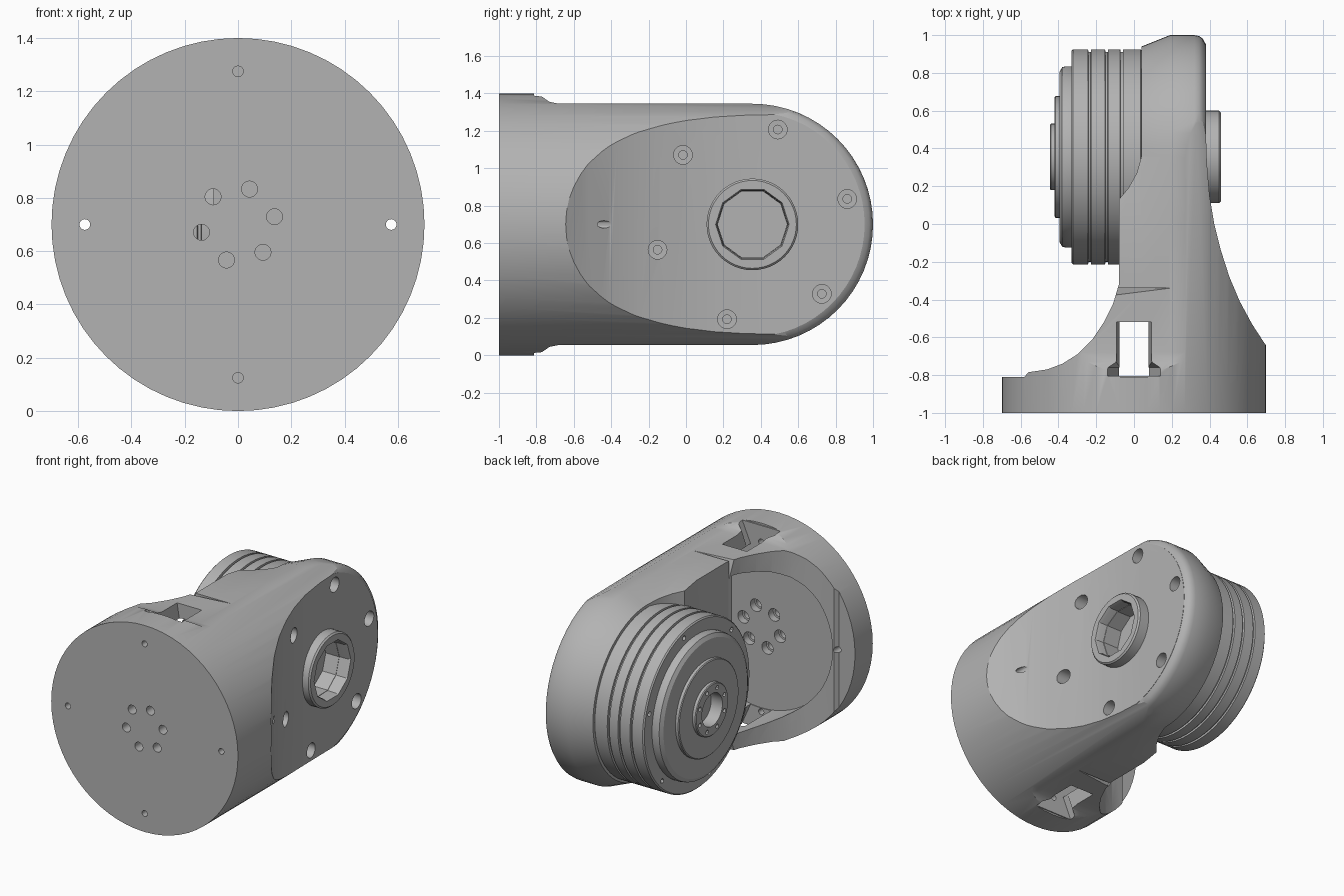
import bpy, bmesh, math
from mathutils import Vector

if "Cube" in bpy.data.objects:
    bpy.data.objects.remove(bpy.data.objects["Cube"])

ZC = 0.7                      # height of both main axes
JOINT = Vector((0, 0.355, ZC))  # joint axis runs along x through here

grey = bpy.data.materials.new("machined_grey")
grey.use_nodes = True
grey.diffuse_color = (0.45, 0.45, 0.45, 1)
grey.node_tree.nodes["Principled BSDF"].inputs["Base Color"].default_value = (0.45, 0.45, 0.45, 1)


def finish(name, bm):
    bmesh.ops.recalc_face_normals(bm, faces=bm.faces)
    mesh = bpy.data.meshes.new(name)
    bm.to_mesh(mesh)
    bm.free()
    ob = bpy.data.objects.new(name, mesh)
    bpy.context.collection.objects.link(ob)
    mesh.materials.append(grey)
    return ob


def loft(name, rings):
    """Closed solid through rings of equal length."""
    bm = bmesh.new()
    loops = [[bm.verts.new(p) for p in ring] for ring in rings]
    n = len(loops[0])
    for a, b in zip(loops, loops[1:]):
        for i in range(n):
            j = (i + 1) % n
            bm.faces.new((a[i], a[j], b[j], b[i]))
    bm.faces.new(loops[0])
    bm.faces.new(loops[-1])
    return finish(name, bm)


def lathe(name, profile, axis, centre, sides, phase=0.0):
    """Solid of revolution; profile is (distance along axis, radius)."""
    rings = []
    for d, r in profile:
        ring = []
        for i in range(sides):
            a = math.tau * i / sides + phase
            u, v = r * math.cos(a), r * math.sin(a)
            off = Vector((d, u, v)) if axis == "X" else Vector((u, d, v))
            ring.append(Vector(centre) + off)
        rings.append(ring)
    return loft(name, rings)


def hull(name, points):
    bm = bmesh.new()
    verts = [bm.verts.new(p) for p in points]
    bmesh.ops.convex_hull(bm, input=verts)
    return finish(name, bm)


def boolean(ob, tool, kind="DIFFERENCE"):
    mod = ob.modifiers.new("cut", "BOOLEAN")
    mod.operation, mod.solver, mod.object = kind, "EXACT", tool
    bpy.context.view_layer.objects.active = ob
    bpy.ops.object.modifier_apply(modifier=mod.name)
    bpy.data.objects.remove(tool)


def circle_points(count, radius, phase):
    for i in range(count):
        a = math.radians(phase) + math.tau * i / count
        yield radius * math.cos(a), radius * math.sin(a)


def smooth(ob, angle=30):
    bpy.ops.object.select_all(action="DESELECT")
    ob.select_set(True)
    bpy.context.view_layer.objects.active = ob
    bpy.ops.object.shade_smooth_by_angle(angle=math.radians(angle))


# Bracket: plan outline, cut by the side outline and the round base
inner = [(-.75, -1.1), (-.75, -.81), (-.58, -.81), (-.56, -.785), (-.46, -.77),
         (-.38, -.74), (-.30, -.69), (-.22, -.61), (-.16, -.52), (-.11, -.42),
         (-.08, -.32), (-.08, .13), (-.03, .19), (.015, .27), (.04, .36), (.04, 1.1)]
outer = [(.38, 1.1), (.38, .5), (.386, .32), (.40, .15), (.425, 0), (.46, -.14),
         (.505, -.28), (.56, -.41), (.625, -.53), (.69, -.63), (.75, -.71), (.75, -1.1)]
bracket = loft("bracket", [[(x, y, z) for x, y in inner + outer] for z in (-.2, 1.6)])


def side_outline(x, r):
    """Round joint end of radius r running into the flared base."""
    edge = [(0, .645), (-.68, .645), (-.73, .655), (-.77, .683), (-.812, .688),
            (-.813, .75), (-1.2, .75)]
    arc = [(.355 + r * math.cos(a), r * math.sin(a))
           for a in (math.pi * (i / 32 - .5) for i in range(33))]
    pts = [(y, -h) for y, h in reversed(edge)] + arc + edge
    return [(x, y, ZC + h) for y, h in pts]


sections = [(-.9, .585), (.04, .585), (.19, .645), (.32, .645), (.345, .64),
            (.365, .625), (.378, .6), (.9, .6)]
boolean(bracket, loft("side_cut", [side_outline(x, r) for x, r in sections]), "INTERSECT")
boolean(bracket, lathe("round_cut", [(-1, .7), (1.2, .7)], "Y", (0, 0, ZC), 64), "INTERSECT")

# Wiring pocket behind the base plate
pocket = lathe("pocket", [(-.81, .55), (-.36, .55)], "Y", (0, 0, ZC), 64)
limit = hull("limit", [(x, y, z) for x in (-.9, .28) for y in (-.9, 0) for z in (0, 1.5)])
boolean(pocket, limit, "INTERSECT")
boolean(bracket, pocket)

# Cable slots and small wedge notches, above and below
for s in (1, -1):
    slot = [(x * w, y, ZC + s * h) for x in (1, -1) for w, h in ((.06, .45), (.11, .75))
            for y in (-.805, -.52)]
    boolean(bracket, hull("slot", slot))
    flare = [(x * w, y, ZC + s * h) for x in (1, -1)
             for w, h, y in ((.06, .5, -.805), (.06, .5, -.76), (.17, .75, -.805),
                             (.17, .75, -.76), (.1, .75, -.7))]
    boolean(bracket, hull("flare", flare))
    notch = [(.2, -.34, .65), (-.12, -.34, .65), (-.12, -.34, .515), (-.12, -.38, .65)]
    boolean(bracket, hull("notch", [(x, y, ZC + s * h) for x, y, h in notch]))

# Base plate holes
for u, v in circle_points(6, .14, 12):
    boolean(bracket, lathe("bolt_hole", [(-1.1, .03), (-.86, .03), (-.859, .042), (-.7, .042)],
                           "Y", (u, 0, ZC + v), 20))
for u, v in circle_points(4, .575, 0):
    end = .2 if abs(u) > .1 else -.7
    boolean(bracket, lathe("pin_hole", [(-1.1, .02), (end, .02)], "Y", (u, 0, ZC + v), 16))

# Counterbored screw holes around the joint
for u, v in circle_points(6, .525, 15):
    boolean(bracket, lathe("screw_hole", [(.15, .023), (.24, .023), (.241, .05), (.8, .05)],
                           "X", JOINT + Vector((0, u, v)), 20))

# Bore under the axle ring
boolean(bracket, lathe("bore", [(.28, .185), (.5, .185)], "X", JOINT, 10))
smooth(bracket)

# Axle ring with a ten-sided socket
ring = lathe("axle_ring", [(.33, .245), (.45, .245), (.46, .235)], "X", JOINT, 48)
boolean(ring, lathe("socket", [(.3, .185), (.44, .19), (.5, .21)], "X", JOINT, 10))
smooth(ring)

# Joint drive: stepped drum with grooves
profile = [(.06, .56), (.045, .56), (.035, .57)]
for g in (-.065, -.145, -.235):
    profile += [(g + .008, .57), (g + .006, .556), (g - .006, .556), (g - .008, .57)]
profile += [(-.322, .57), (-.33, .562), (-.33, .48), (-.36, .48), (-.38, .475), (-.395, .45),
            (-.395, .322), (-.415, .322), (-.42, .316), (-.42, .176), (-.44, .176),
            (-.445, .17), (-.445, .11), (-.36, .11)]
drum = lathe("joint_drive", profile, "X", JOINT, 72)
for count, radius, phase, size, x in ((6, .525, 15, .016, -.33), (8, .142, 22.5, .014, -.445)):
    for u, v in circle_points(count, radius, phase):
        boolean(drum, lathe("drive_hole", [(x - .05, size), (x + .05, size)], "X",
                            JOINT + Vector((0, u, v)), 12))
smooth(drum)
